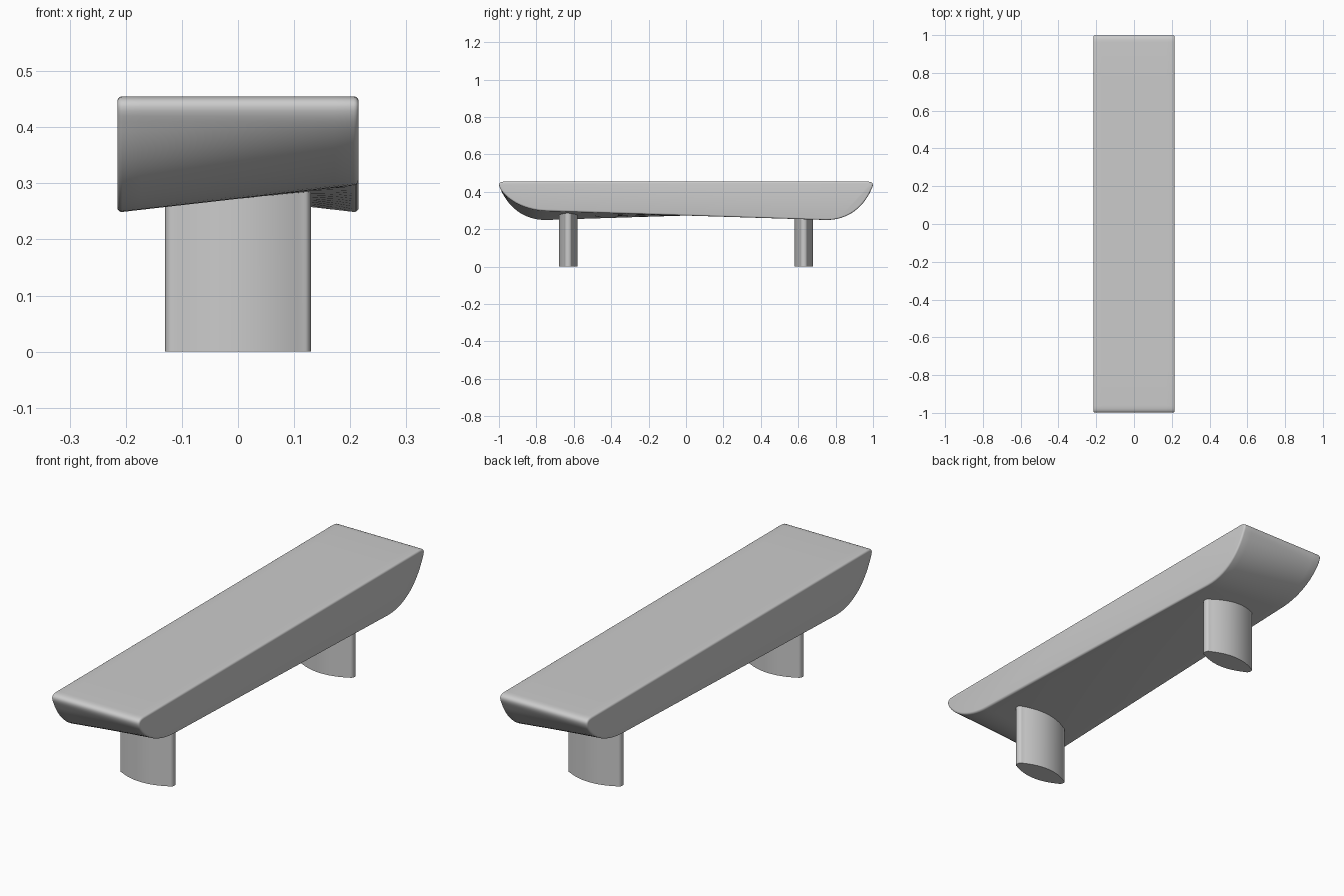
import bpy, bmesh, math
from mathutils import Vector

if "Cube" in bpy.data.objects:
    bpy.data.objects.remove(bpy.data.objects["Cube"])

HALF_W, TOP = 0.215, 0.455


def bezier(p, n):
    a, b, c, d = map(Vector, p)
    return [a * (1-t)**3 + b * 3*t*(1-t)**2 + c * 3*t*t*(1-t) + d * t**3
            for t in (i / n for i in range(n + 1))]


def finish(bm, name):
    bmesh.ops.recalc_face_normals(bm, faces=bm.faces)
    mesh = bpy.data.meshes.new(name)
    bm.to_mesh(mesh)
    bm.free()
    ob = bpy.data.objects.new(name, mesh)
    bpy.context.collection.objects.link(ob)
    bpy.ops.object.select_all(action='DESELECT')
    ob.select_set(True)
    bpy.context.view_layer.objects.active = ob
    bpy.ops.object.shade_smooth_by_angle(angle=math.radians(40))
    return ob


def loft(rings, name):
    bm = bmesh.new()
    vs = [[bm.verts.new(p) for p in r] for r in rings]
    n = len(vs[0])
    for a, b in zip(vs, vs[1:]):
        for i in range(n):
            j = (i + 1) % n
            bm.faces.new((a[i], a[j], b[j], b[i]))
    bm.faces.new(vs[0])
    bm.faces.new(vs[-1])
    return finish(bm, name)


# Side profile in (y, z): deep belly at +y, shallow belly at -y
nose = [(0.99, 0.41), (1.006, 0.438), (1.004, TOP), (0.962, TOP)]
deep = bezier([(0.75, 0.248), (0.88, 0.248), (0.955, 0.33), nose[0]], 14)
deep += bezier(nose, 8)[1:]
shallow = bezier([(0.74, 0.297), (0.85, 0.299), (0.945, 0.345), nose[0]], 14)
shallow += bezier(nose, 8)[1:]
shallow = [Vector((-p.x, p.y)) for p in reversed(shallow)]


def between(a, b, n=10):
    return [a.lerp(b, i / n) for i in range(1, n)]


right = (deep + between(deep[-1], shallow[0]) + shallow
         + between(shallow[-1], deep[0]))
# The left profile is the right one turned half a turn, in matching order
mirrored = [Vector((-p.x, p.y)) for p in right]
k = len(deep)
deep_l, shallow_l = mirrored[:k], mirrored[k + 9:2 * k + 9]
deep_l.reverse()
shallow_l.reverse()
left = (shallow_l + between(shallow_l[-1], deep_l[0]) + deep_l
        + between(deep_l[-1], shallow_l[0]))


def section(x, inset):
    t = (x + HALF_W) / (2 * HALF_W)
    pts = [a.lerp(b, t) for a, b in zip(left, right)]
    out = []
    for i, p in enumerate(pts):
        d = (pts[(i + 1) % len(pts)] - pts[i - 1]).normalized()
        q = p + Vector((-d.y, d.x)) * inset
        out.append((x, q.x, q.y))
    return out


# Twisted seat slab with softly rounded rims
R = 0.009
rim = [(HALF_W - R + R * math.sin(a), R - R * math.cos(a))
       for a in (math.pi / 2 * i / 4 for i in range(5))]
stations = [(-x, d) for x, d in reversed(rim)]
stations += [(HALF_W * i / 5, 0) for i in range(-4, 5)]
stations += rim
loft([section(x, d) for x, d in stations], "seat")

# Lens-shaped legs with narrow rounded ends, tops cut to the seat's slope
quarter = [(0.117 * i / 10, 0.018 + 0.032 * (1 - (i / 10)**2)) for i in range(11)]
quarter += [(0.117 + 0.013 * math.sin(a), 0.018 * math.cos(a))
            for a in (math.pi / 2 * i / 5 for i in range(1, 6))]
half = quarter + [(x, -y) for x, y in reversed(quarter[:-1])]
outline = half + [(-x, -y) for x, y in half[1:-1]]
for name, s in (("front_leg", -1), ("back_leg", 1)):
    c = 0.63 * s
    loft([[(x, y + c, 0) for x, y in outline],
          [(x, y + c, 0.28 - s * 0.1 * x) for x, y in outline]], name)
